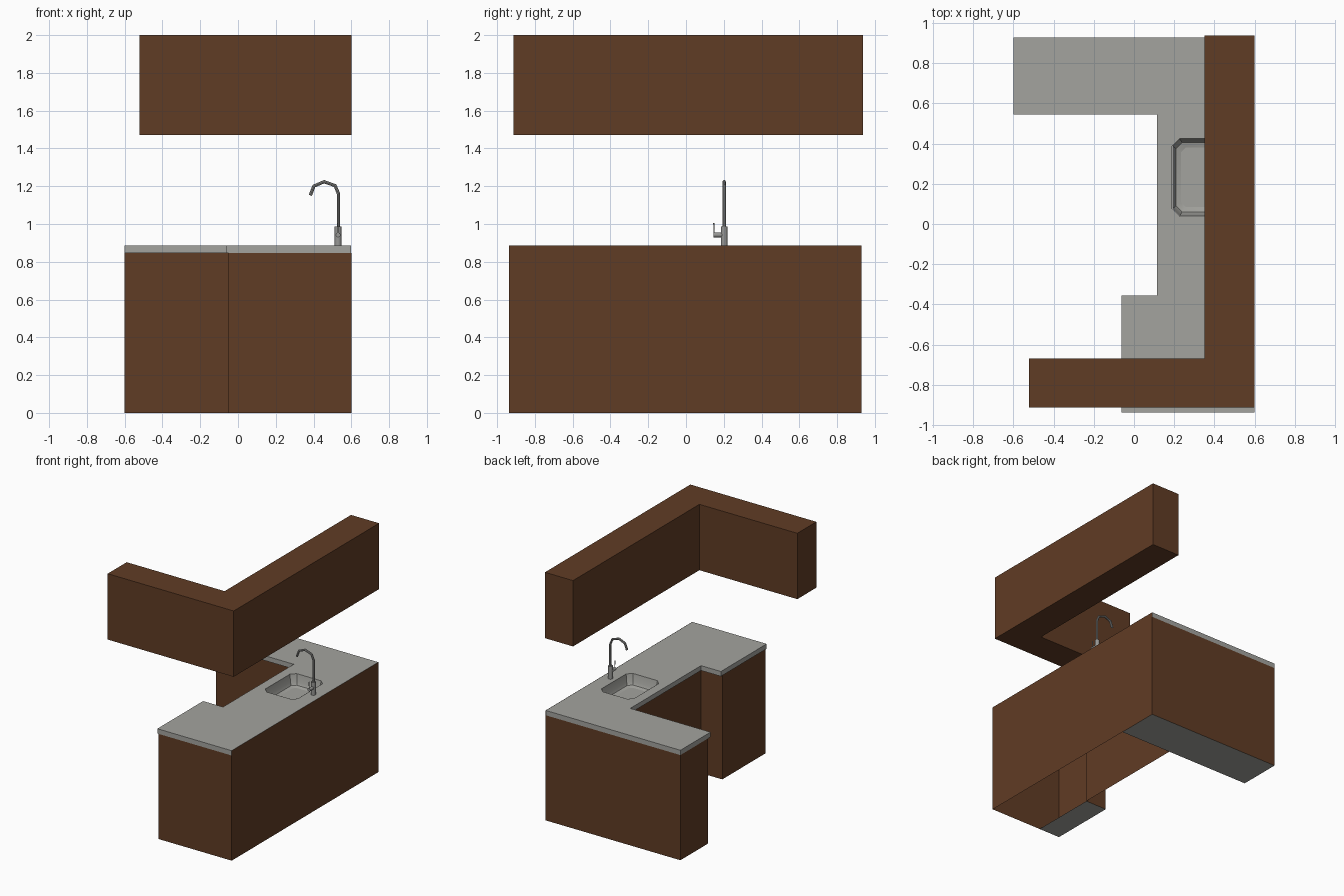
import bpy, bmesh, math
from mathutils import Vector

if "Cube" in bpy.data.objects:
    bpy.data.objects.remove(bpy.data.objects["Cube"])


def material(name, rgb):
    m = bpy.data.materials.new(name)
    m.diffuse_color = (*rgb, 1)
    m.use_nodes = True
    m.node_tree.nodes["Principled BSDF"].inputs["Base Color"].default_value = m.diffuse_color
    return m


BROWN = material("brown wood", (0.118, 0.045, 0.018))
STONE = material("grey stone", (0.37, 0.37, 0.345))
METAL = material("tap metal", (0.31, 0.31, 0.30))


def finish(bm, name, mats, smooth=False, recalc=True):
    if recalc:
        bmesh.ops.recalc_face_normals(bm, faces=bm.faces)
    me = bpy.data.meshes.new(name)
    bm.to_mesh(me)
    bm.free()
    ob = bpy.data.objects.new(name, me)
    bpy.context.collection.objects.link(ob)
    for m in mats:
        me.materials.append(m)
    if smooth:
        smooth_by_angle(ob)
    return ob


def smooth_by_angle(ob):
    bpy.ops.object.select_all(action='DESELECT')
    ob.select_set(True)
    bpy.context.view_layer.objects.active = ob
    bpy.ops.object.shade_smooth_by_angle(angle=math.radians(40))


def slab(name, loops, z0, z1, mat):
    """Solid plate from an outline plus optional holes."""
    bm = bmesh.new()
    edges = []
    for loop in loops:
        vs = [bm.verts.new((x, y, z0)) for x, y in loop]
        edges += [bm.edges.new((vs[i - 1], vs[i])) for i in range(len(vs))]
    bmesh.ops.triangle_fill(bm, edges=edges, use_beauty=True, normal=(0, 0, 1))
    top = bmesh.ops.extrude_face_region(bm, geom=bm.faces[:], use_keep_orig=True)
    verts = [g for g in top["geom"] if isinstance(g, bmesh.types.BMVert)]
    bmesh.ops.translate(bm, verts=verts, vec=(0, 0, z1 - z0))
    return finish(bm, name, [mat])


def octagon(inset):
    """Sink outline with cut corners, shrunk by inset."""
    x0, x1, y0, y1 = 0.19 + inset, 0.48 - inset, 0.04 + inset, 0.425 - inset
    c = 0.036 - inset * 0.3
    return [(x0 + c, y0), (x1 - c, y0), (x1, y0 + c), (x1, y1 - c),
            (x1 - c, y1), (x0 + c, y1), (x0, y1 - c), (x0, y0 + c)]


def rod(name, a, b, r, sides=12):
    a, b = Vector(a), Vector(b)
    bm = bmesh.new()
    bmesh.ops.create_cone(bm, cap_ends=True, segments=sides,
                          radius1=r, radius2=r, depth=(b - a).length)
    bm.transform(Vector((0, 0, 1)).rotation_difference(b - a).to_matrix().to_4x4())
    bmesh.ops.translate(bm, verts=bm.verts, vec=(a + b) / 2)
    return finish(bm, name, [METAL], smooth=True)


TOP, UNDER = 0.885, 0.846

# base cabinets: hollow shell of walls, open under the middle run
walls = [(-0.6, 0.928), (-0.6, 0.58), (0.14, 0.58), (0.14, -0.39),
         (-0.05, -0.39), (-0.05, -0.937), (0.6, -0.937), (0.6, 0.928)]
bm = bmesh.new()
low = [bm.verts.new((x, y, 0)) for x, y in walls]
high = [bm.verts.new((x, y, UNDER)) for x, y in walls]
for i in range(len(walls)):
    j = (i + 1) % len(walls)
    bm.faces.new((low[i], low[j], high[j], high[i]))
# the wall side runs up to the counter surface
a, b = [bm.verts.new((0.6, y, TOP)) for y in (-0.937, 0.928)]
bm.faces.new((high[6], high[7], b, a))
finish(bm, "base_cabinets", [BROWN], recalc=False)

# bottom plates of the two legs
for name, x0, x1, y0, y1 in (("back_leg_bottom", -0.6, 0.6, 0.58, 0.928),
                             ("front_leg_bottom", -0.05, 0.14, -0.937, -0.39)):
    bm = bmesh.new()
    bm.faces.new([bm.verts.new(p) for p in
                  ((x0, y0, 0), (x0, y1, 0), (x1, y1, 0), (x1, y0, 0))])
    finish(bm, name, [STONE], recalc=False)

# countertop with the sink cut-out
counter = [(-0.6, 0.928), (-0.6, 0.545), (0.115, 0.545), (0.115, -0.355),
           (-0.062, -0.355), (-0.062, -0.937), (0.599, -0.937), (0.599, 0.928)]
slab("countertop", [counter, octagon(0)], UNDER, TOP, STONE)

# sink basin: shrinking rings, faces turned inward
bm = bmesh.new()
rings = [[bm.verts.new((x, y, z)) for x, y in octagon(d)]
         for d, z in ((0.0005, TOP), (0.010, 0.825), (0.020, 0.803), (0.045, 0.795))]
for r0, r1 in zip(rings, rings[1:]):
    for i in range(8):
        j = (i + 1) % 8
        bm.faces.new((r0[j], r0[i], r1[i], r1[j]))
bm.faces.new(rings[-1])
finish(bm, "sink_basin", [STONE], smooth=True, recalc=False)

# L-shaped wall cabinets
upper = [(0.35, 0.937), (0.35, -0.67), (-0.522, -0.67), (-0.522, -0.912),
         (0.6, -0.912), (0.6, 0.937)]
slab("wall_cabinets", [upper], 1.47, 2.0, BROWN)

# tap: body, side handle, lever
rod("tap_body", (0.53, 0.202, TOP), (0.53, 0.202, 0.987), 0.018)
rod("tap_handle", (0.53, 0.202, 0.942), (0.53, 0.145, 0.942), 0.013)
rod("tap_lever", (0.53, 0.149, 0.942), (0.53, 0.147, 1.006), 0.003, 6)

# tap spout: faceted gooseneck pipe
path = [(0.532, 0.97), (0.532, 1.16), (0.514, 1.203), (0.456, 1.224),
        (0.402, 1.201), (0.383, 1.152)]
cu = bpy.data.curves.new("tap_spout", 'CURVE')
cu.dimensions = '3D'
cu.bevel_depth = 0.009
cu.bevel_resolution = 2
cu.use_fill_caps = True
sp = cu.splines.new('POLY')
sp.points.add(len(path) - 1)
for p, (x, z) in zip(sp.points, path):
    p.co = (x, 0.202, z, 1)
spout = bpy.data.objects.new("tap_spout", cu)
bpy.context.collection.objects.link(spout)
cu.materials.append(METAL)
bpy.ops.object.select_all(action='DESELECT')
spout.select_set(True)
bpy.context.view_layer.objects.active = spout
bpy.ops.object.convert(target='MESH')
smooth_by_angle(bpy.context.view_layer.objects.active)
